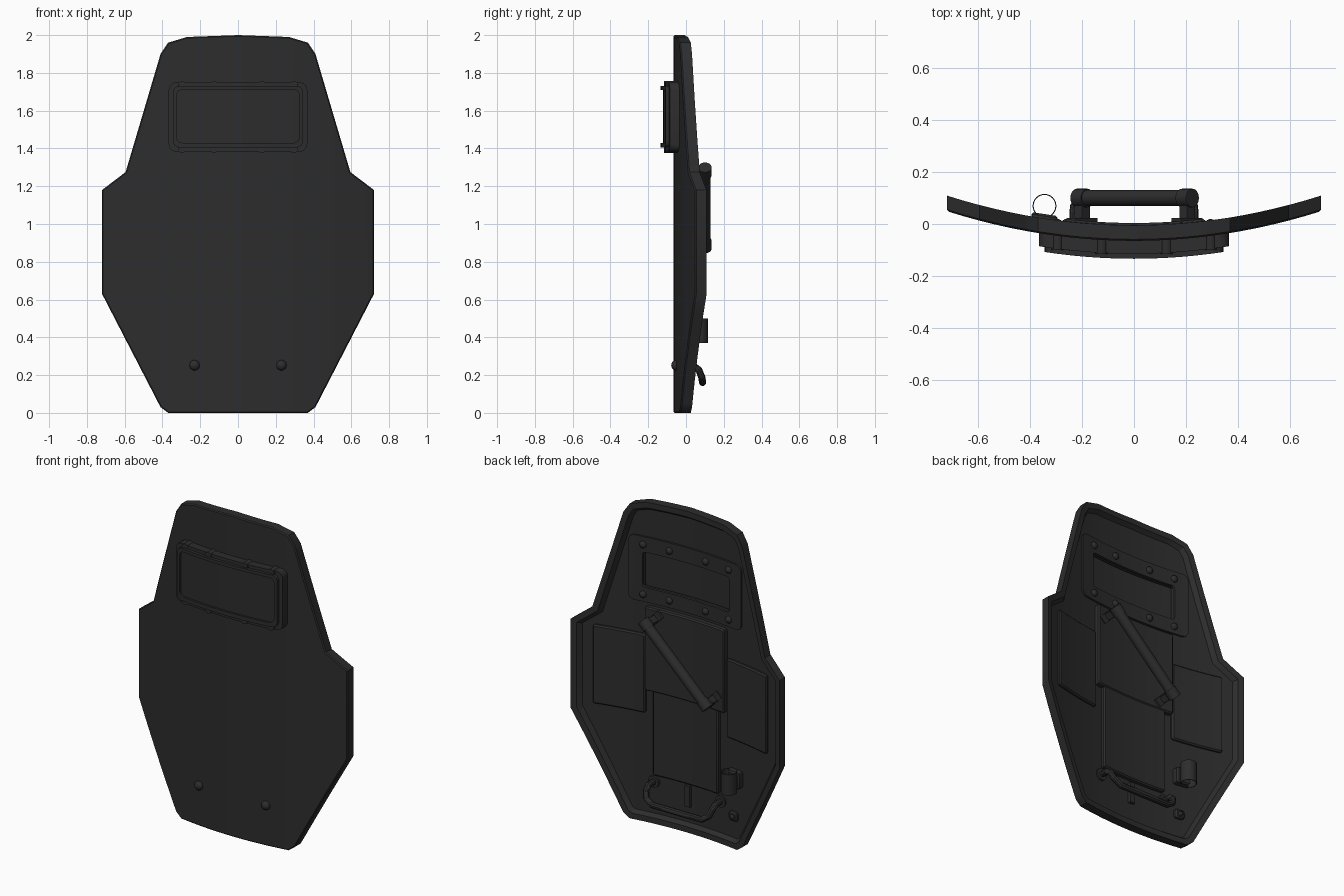
import bpy, bmesh, math
from mathutils import Vector

if "Cube" in bpy.data.objects:
    bpy.data.objects.remove(bpy.data.objects["Cube"])

K = 0.22                                   # curvature of the shield across x

black = bpy.data.materials.new("matte_black")
black.diffuse_color = (0.026, 0.026, 0.026, 1)
black.use_nodes = True
black.node_tree.nodes["Principled BSDF"].inputs["Base Color"].default_value = black.diffuse_color


def bend(x):
    return K * x * x


def finish(bm, name, curved=False):
    """Optionally slice in x and bend, then make the object."""
    if curved:
        for i in range(-12, 13):
            bmesh.ops.bisect_plane(bm, geom=bm.verts[:] + bm.edges[:] + bm.faces[:],
                                   plane_co=(i * 0.06, 0, 0), plane_no=(1, 0, 0))
        for v in bm.verts:
            v.co.y += bend(v.co.x)
    bmesh.ops.recalc_face_normals(bm, faces=bm.faces)
    me = bpy.data.meshes.new(name)
    bm.to_mesh(me)
    bm.free()
    me.materials.append(black)
    ob = bpy.data.objects.new(name, me)
    bpy.context.collection.objects.link(ob)
    return ob


def round_rect(x0, x1, z0, z1, r, n=4):
    pts = []
    for cx, cz, a0 in ((x1 - r, z1 - r, 0), (x0 + r, z1 - r, 90),
                       (x0 + r, z0 + r, 180), (x1 - r, z0 + r, 270)):
        for i in range(n + 1):
            a = math.radians(a0 + 90 * i / n)
            pts.append((cx + r * math.cos(a), cz + r * math.sin(a)))
    return pts


def slab(bm, pts, y0, y1):
    """Flat prism in xz; returns its front and back faces."""
    f = [bm.verts.new((x, y0, z)) for x, z in pts]
    b = [bm.verts.new((x, y1, z)) for x, z in pts]
    for i in range(len(pts)):
        j = (i + 1) % len(pts)
        bm.faces.new((f[i], f[j], b[j], b[i]))
    return bm.faces.new(f), bm.faces.new(b[::-1])


def step(bm, face, inset, dy):
    """Inset a cap face and shift it along y."""
    bm.normal_update()
    bmesh.ops.inset_region(bm, faces=[face], thickness=inset, use_even_offset=True)
    for v in face.verts:
        v.co.y += dy


def pad(name, x0, x1, z0, z1, y0, y1, r=0.012, edge=0.008):
    bm = bmesh.new()
    _, back = slab(bm, round_rect(x0, x1, z0, z1, r, 2), y0, y1 - edge)
    bm.normal_update()
    step(bm, back, edge, edge)
    return finish(bm, name, True)


def ring(name, outer, inner, y0, y1):
    bm = bmesh.new()
    loops = [[bm.verts.new((x, y, z)) for x, z in p]
             for p, y in ((outer, y0), (outer, y1), (inner, y1), (inner, y0))]
    n = len(outer)
    for k in range(4):
        a, b = loops[k], loops[(k + 1) % 4]
        for i in range(n):
            j = (i + 1) % n
            bm.faces.new((a[i], a[j], b[j], b[i]))
    return finish(bm, name, True)


def cylinder(name, a, b, r, seg=20):
    a, b = Vector(a), Vector(b)
    bm = bmesh.new()
    bmesh.ops.create_cone(bm, cap_ends=True, segments=seg, radius1=r, radius2=r,
                          depth=(b - a).length)
    rot = (b - a).to_track_quat('Z', 'Y')
    for v in bm.verts:
        v.co = rot @ v.co + (a + b) / 2
    return finish(bm, name)


def dome(name, x, y, z, r, h):
    bm = bmesh.new()
    bmesh.ops.create_uvsphere(bm, u_segments=14, v_segments=8, radius=1)
    for v in bm.verts:
        v.co = Vector((x + v.co.x * r, y + v.co.z * h + bend(x), z + v.co.y * r))
    return finish(bm, name)


def box(name, c, size, rot=0.0):
    """Box turned about the y axis."""
    bm = bmesh.new()
    bmesh.ops.create_cube(bm, size=1)
    ca, sa = math.cos(rot), math.sin(rot)
    for v in bm.verts:
        x, y, z = (v.co[i] * size[i] for i in range(3))
        v.co = Vector((c[0] + x * ca - z * sa, c[1] + y, c[2] + x * sa + z * ca))
    return finish(bm, name)


# curved shield body with a raised rim around the back
half = [(0.27, 1.99), (0.37, 1.96), (0.41, 1.90), (0.595, 1.275), (0.72, 1.18),
        (0.72, 0.63), (0.41, 0.03), (0.37, 0.0)]
outline = [(0, 2.0)] + half + [(-x, z) for x, z in reversed(half)]
bm = bmesh.new()
front, back = slab(bm, outline, -0.059, -0.005)
step(bm, front, 0.006, -0.006)
step(bm, back, 0.035, 0)
step(bm, back, 0.018, -0.025)
shield = finish(bm, "shield_body", True)

# window opening
cutter = box("window_cutter", (0, 0, 1.56), (0.62, 0.6, 0.24))
cutter.hide_render = True
mod = shield.modifiers.new("opening", 'BOOLEAN')
mod.operation, mod.object, mod.solver = 'DIFFERENCE', cutter, 'EXACT'
bpy.context.view_layer.objects.active = shield
bpy.ops.object.modifier_apply(modifier=mod.name)
bpy.data.objects.remove(cutter)

# window frame, glass and back plate
opening = round_rect(-0.325, 0.325, 1.43, 1.71, 0.03)
ring("window_frame", round_rect(-0.345, 0.345, 1.405, 1.73, 0.035), opening, -0.134, -0.06)
ring("window_flange", round_rect(-0.367, 0.367, 1.383, 1.75, 0.04), opening, -0.115, -0.06)
bm = bmesh.new()
slab(bm, round_rect(-0.328, 0.328, 1.427, 1.713, 0.03), -0.122, -0.085)
finish(bm, "window_glass", True)
ring("window_back_plate", round_rect(-0.39, 0.39, 1.36, 1.765, 0.04),
     round_rect(-0.30, 0.30, 1.45, 1.67, 0.02), -0.034, -0.018)
for x in (-0.295, -0.125, 0.125, 0.295):
    for zf, zb in ((1.733, 1.715), (1.40, 1.405)):
        yb = bend(x)
        cylinder("window_bolt", (x, -0.12 + yb, zf), (x, -0.06 + yb, zf), 0.024, 14)
        dome("window_bolt_back", x, -0.018, zb, 0.022, 0.018)

# padding on the back
pad("center_pad", -0.275, 0.275, 0.82, 1.34, -0.034, 0.004)
pad("lower_pad", -0.225, 0.225, 0.30, 0.83, -0.034, -0.002)
for s, name in ((1, "left_pad"), (-1, "right_pad")):
    x0, x1 = sorted((s * 0.28, s * 0.60))
    pad(name, x0, x1, 0.67, 1.16, -0.034, -0.012)

# diagonal grip with its mounts
top, low = Vector((0.205, 0.1, 1.28)), Vector((-0.20, 0.1, 0.89))
along = (top - low).normalized()
tilt = math.atan2(along.z, along.x)
cylinder("grip_bar", low, top, 0.031, 24)
for p in (top, low):
    cylinder("grip_collar", p - along * 0.028, p + along * 0.028, 0.036, 24)
    box("grip_post", (p.x, 0.045, p.z), (0.04, 0.10, 0.045), tilt)
    box("grip_mount", (p.x, 0.014, p.z), (0.05, 0.018, 0.12), tilt)

# lower carry loop
side = [(0.23, -0.02, 0.252), (0.23, 0.04, 0.25), (0.228, 0.068, 0.228),
        (0.215, 0.083, 0.19), (0.17, 0.088, 0.16)]
path = side + [(-x, y, z) for x, y, z in reversed(side)]
cu = bpy.data.curves.new("carry_loop_path", 'CURVE')
cu.dimensions = '3D'
cu.bevel_depth, cu.bevel_resolution = 0.019, 3
sp = cu.splines.new('POLY')
sp.points.add(len(path) - 1)
for pt, co in zip(sp.points, path):
    pt.co = (*co, 1)
tmp = bpy.data.objects.new("carry_loop_path", cu)
bpy.context.collection.objects.link(tmp)
bpy.context.view_layer.update()
me = bpy.data.meshes.new_from_object(tmp.evaluated_get(bpy.context.evaluated_depsgraph_get()))
bpy.data.objects.remove(tmp)
bm = bmesh.new()
bm.from_mesh(me)
finish(bm, "carry_loop")
for x in (-0.23, 0.23):
    cylinder("loop_washer", (x, -0.03, 0.252), (x, -0.005, 0.252), 0.036)
    dome("front_bolt", x, -0.066, 0.252, 0.028, 0.024)
box("loop_strap", (0, -0.022, 0.22), (0.035, 0.022, 0.13))

# open spring clip on its base plate
bm = bmesh.new()
n = 20
prof = []
for r in (0.046, 0.042):
    arc = [math.radians(-55 + 290 * i / n) for i in range(n + 1)]
    if r < 0.045:
        arc.reverse()
    prof += [(-0.345 + r * math.cos(a), 0.07 + r * math.sin(a)) for a in arc]
lo = [bm.verts.new((x, y, 0.37)) for x, y in prof]
hi = [bm.verts.new((x, y, 0.50)) for x, y in prof]
m = len(prof)
for i in range(m):
    j = (i + 1) % m
    bm.faces.new((lo[i], lo[j], hi[j], hi[i]))
for i in range(n):
    for loop in (lo, hi):
        bm.faces.new((loop[i], loop[i + 1], loop[m - 2 - i], loop[m - 1 - i]))
finish(bm, "spring_clip")
pad("clip_base", -0.395, -0.295, 0.385, 0.485, -0.034, 0.012)
pad("small_anchor", -0.36, -0.30, 0.165, 0.22, -0.034, -0.008)
dome("anchor_stud", -0.33, -0.008, 0.192, 0.014, 0.012)

# smooth curved surfaces, keep edges crisp
for ob in bpy.context.scene.objects:
    ob.select_set(ob.type == 'MESH')
bpy.context.view_layer.objects.active = shield
bpy.ops.object.shade_smooth_by_angle(angle=math.radians(30))
